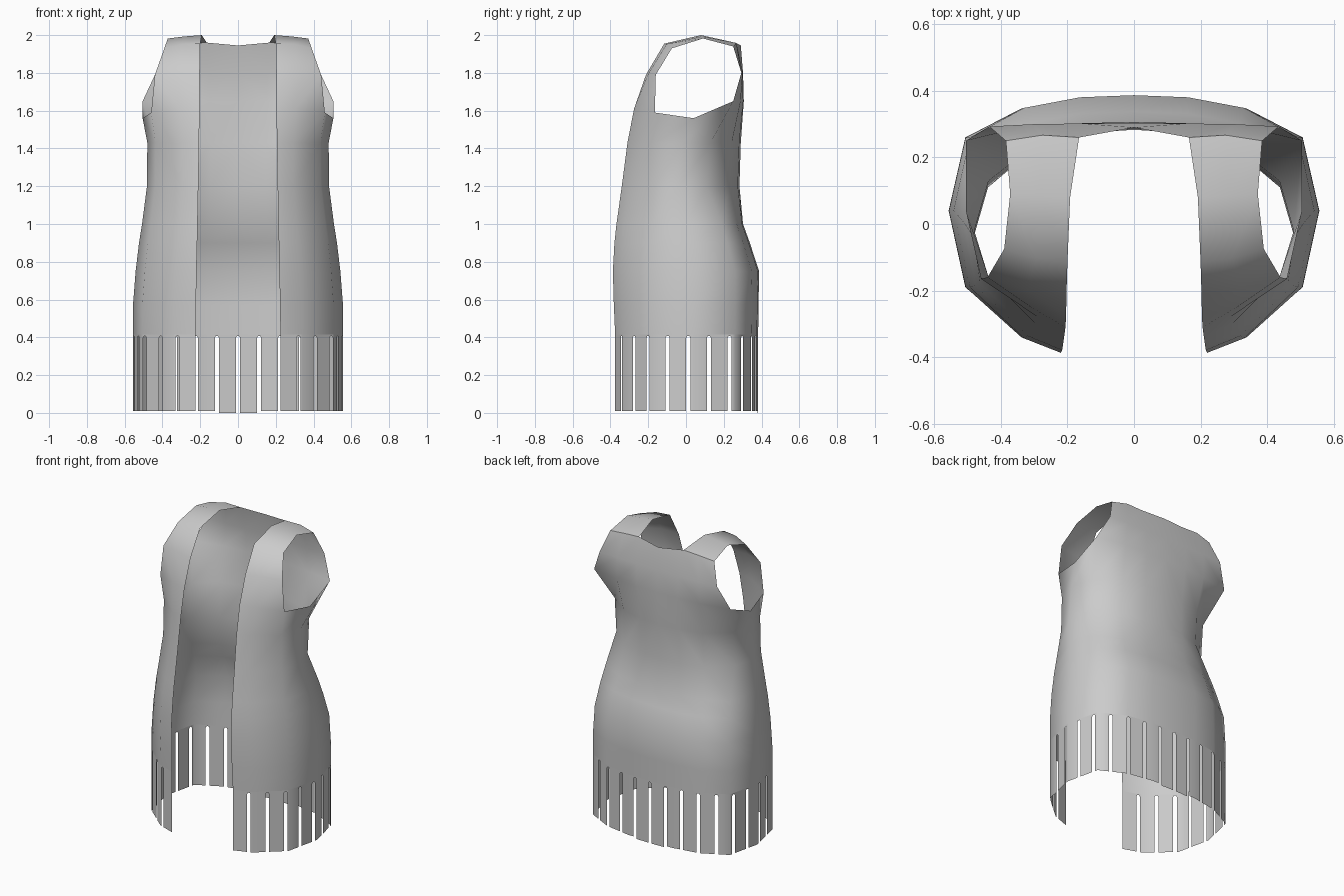
import bpy, bmesh, math
from mathutils import Vector

if "Cube" in bpy.data.objects:
    bpy.data.objects.remove(bpy.data.objects["Cube"])

HEM = 0.415


def ring(z, xa, w, f, yc, yd, ye, b):
    """Half cross-section from the front opening round to the back centre."""
    d = b - ye
    return [Vector(p) for p in (
        (xa, f, z), (.61 * w, f + .22 * (yc - f), z), (.91 * w, yc, z),
        (w, yd, z), (.91 * w, ye, z), (.61 * w, b - .3 * d, z),
        (.3 * w, b - .05 * d, z), (0, b, z))]


def add_grid(bm, rows):
    for lo, hi in zip(rows, rows[1:]):
        for j in range(len(lo) - 1):
            bm.faces.new([bm.verts.new(p) for p in (lo[j], lo[j + 1], hi[j + 1], hi[j])])


def finish(bm, name):
    bmesh.ops.remove_doubles(bm, verts=bm.verts, dist=0.0005)
    me = bpy.data.meshes.new(name)
    bm.to_mesh(me)
    bm.free()
    ob = bpy.data.objects.new(name, me)
    bpy.context.collection.objects.link(ob)
    m = ob.modifiers.new("mirror", 'MIRROR')
    m.use_clip = True
    bpy.ops.object.select_all(action='DESELECT')
    ob.select_set(True)
    bpy.context.view_layer.objects.active = ob
    bpy.ops.object.modifier_apply(modifier="mirror")
    bpy.ops.object.shade_smooth_by_angle(angle=math.radians(60))
    return ob


# Vest body: cross-sections from hem to armpit
body = [ring(*r) for r in (
    (HEM, .225, .557, -.375, -.19, .04, .26, .382),
    (.57, .222, .556, -.382, -.19, .04, .26, .384),
    (.75, .22, .542, -.387, -.19, .04, .26, .387),
    (.90, .216, .524, -.379, -.185, .02, .22, .338),
    (1.0, .214, .508, -.368, -.18, .0, .19, .302),
    (1.2, .21, .482, -.34, -.165, -.04, .11, .283),
    (1.43, .206, .48, -.31, -.16, -.02, .13, .29),
    (1.61, .204, .505, -.275, -.165, .04, .25, .306))]
# shape the armhole's lower edge
arm = body[-1]
for p, z in zip(arm, (1.61, 1.61, 1.59, 1.56, 1.65, 1.65, 1.65, 1.65)):
    p.z = z
arm[4].x = .505


def strap_row(inner, outer, lift):
    a, c = Vector(inner), Vector(outer)
    return [a, (a + c) / 2 + Vector(lift), c]


# Shoulder strap, front to back over the top
neck = strap_row((.165, .26, 1.96), (.385, .25, 1.94), (0, .012, .008))
strap = [arm[:3],
         strap_row((.203, -.212, 1.79), (.44, -.16, 1.79), (0, -.012, .008)),
         strap_row((.20, -.115, 1.955), (.39, -.075, 1.93), (0, -.008, .01)),
         strap_row((.192, .08, 2.0), (.372, .09, 1.982), (0, 0, .002)),
         neck]
# Upper back between armholes and neckline
back = [arm[4:],
        [Vector(p) for p in ((.435, .293, 1.8), (.30, .30, 1.8), (.155, .302, 1.8), (0, .302, 1.8))],
        neck[::-1] + [Vector((0, .29, 1.945))]]

bm = bmesh.new()
for g in (body, strap, back):
    add_grid(bm, g)
finish(bm, "vest_body")

# Fringe: strips following the hem, with rounded slots between them
hem = body[0]
stops = [0.0]
for a, b in zip(hem, hem[1:]):
    stops.append(stops[-1] + (b - a).length)


def on_hem(s, z):
    for i in range(len(hem) - 1):
        if s <= stops[i + 1] + 1e-6:
            t = (s - stops[i]) / (stops[i + 1] - stops[i])
            p = hem[i].lerp(hem[i + 1], t)
            break
    return Vector((p.x, p.y, z))


COUNT, GAP = 12, .022
R = GAP / 2
pitch = (stops[-1] + R) / COUNT
bm = bmesh.new()
for i in range(COUNT):
    s0 = i * pitch
    s1 = s0 + pitch - GAP
    foot = 0.0 if i == COUNT - 1 else .01
    cuts = [s0] + [s for s in stops if s0 + .001 < s < s1 - .001] + [s1]
    add_grid(bm, [[on_hem(s, z) for s in cuts] for z in (foot, .397, HEM)])
    # rounded top of the slot
    end = min(s1 + GAP, stops[-1])
    arch = [s1 + (end - s1) * k / 6 for k in range(7)]
    low = [on_hem(s, .397 + R * math.sqrt(max(0, 1 - ((s - s1 - R) / R) ** 2))) for s in arch]
    add_grid(bm, [low, [on_hem(s, HEM) for s in arch]])
finish(bm, "hem_fringe")
